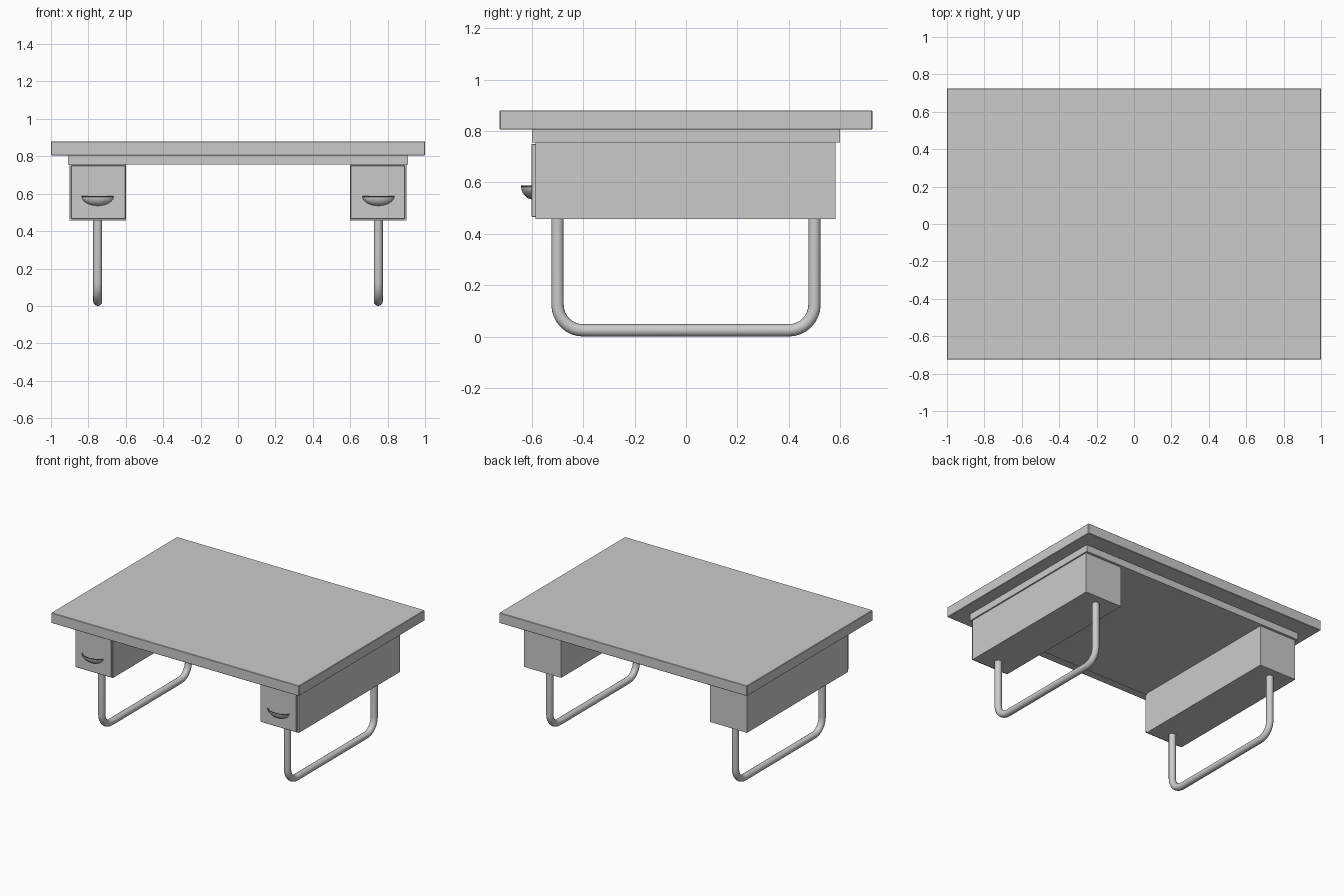
import bpy, bmesh, math
from mathutils import Vector

if "Cube" in bpy.data.objects:
    bpy.data.objects.remove(bpy.data.objects["Cube"])


def make_object(name, bm):
    bmesh.ops.recalc_face_normals(bm, faces=bm.faces)
    me = bpy.data.meshes.new(name)
    bm.to_mesh(me)
    bm.free()
    ob = bpy.data.objects.new(name, me)
    bpy.context.collection.objects.link(ob)
    return ob


def smooth(ob):
    bpy.ops.object.select_all(action='DESELECT')
    ob.select_set(True)
    bpy.context.view_layer.objects.active = ob
    bpy.ops.object.shade_smooth_by_angle(angle=math.radians(40))


def box(name, x, y, z, bevel=0.0):
    bm = bmesh.new()
    bmesh.ops.create_cube(bm, size=1)
    for v in bm.verts:
        v.co = Vector([r[0] + (c + 0.5) * (r[1] - r[0]) for c, r in zip(v.co, (x, y, z))])
    if bevel:
        bmesh.ops.bevel(bm, geom=bm.edges[:], offset=bevel, segments=1, affect='EDGES')
    return make_object(name, bm)


def tube(name, path, radius, sides=16):
    # sweep a circle along a path lying in a plane of constant x
    bm = bmesh.new()
    rings = []
    for i, p in enumerate(path):
        t = (path[min(i + 1, len(path) - 1)] - path[max(i - 1, 0)]).normalized()
        side = Vector((1, 0, 0))
        up = t.cross(side)
        rings.append([bm.verts.new(p + radius * (math.cos(a) * side + math.sin(a) * up))
                      for a in (2 * math.pi * k / sides for k in range(sides))])
    for a, b in zip(rings, rings[1:]):
        for k in range(sides):
            n = (k + 1) % sides
            bm.faces.new((a[k], a[n], b[n], b[k]))
    bm.faces.new(rings[0])
    bm.faces.new(rings[-1])
    ob = make_object(name, bm)
    smooth(ob)


def cup_handle(name, x):
    # lower front quarter of an ellipsoid, hollow and open at the top
    bm = bmesh.new()
    bmesh.ops.create_uvsphere(bm, u_segments=32, v_segments=16, radius=1)
    for normal in ((0, 0, 1), (0, 1, 0)):
        bmesh.ops.bisect_plane(bm, geom=bm.verts[:] + bm.edges[:] + bm.faces[:],
                               plane_co=(0, 0, 0), plane_no=normal, clear_outer=True)
    for v in bm.verts:
        v.co = Vector((x + v.co.x * 0.086, -0.6 + v.co.y * 0.042, 0.587 + v.co.z * 0.052))
    ob = make_object(name, bm)
    mod = ob.modifiers.new("thickness", 'SOLIDIFY')
    mod.thickness = 0.005
    mod.offset = -1
    smooth(ob)


# Tabletop and the slab below it
box("tabletop", (-1, 1), (-0.725, 0.725), (0.805, 0.88), 0.003)
box("under_slab", (-0.91, 0.91), (-0.6, 0.6), (0.755, 0.805))

# U-shaped leg path: down, rounded corner, along the floor, and up again
r, bend = 0.024, 0.1
path = [Vector((0, -0.5, 0.47))]
for cy, start in ((-0.5 + bend, math.pi), (0.5 - bend, 1.5 * math.pi)):
    for i in range(9):
        a = start + i * math.pi / 16
        path.append(Vector((0, cy + bend * math.cos(a), r + bend + bend * math.sin(a))))
path.append(Vector((0, 0.5, 0.47)))

# Drawer cabinets, fronts, handles and legs on both sides
for side, s in (("left", -1), ("right", 1)):
    box(side + "_cabinet", sorted((s * 0.6, s * 0.9)), (-0.585, 0.582), (0.457, 0.756))
    box(side + "_drawer_front", sorted((s * 0.602, s * 0.892)), (-0.602, -0.584),
        (0.466, 0.75), 0.002)
    cup_handle(side + "_handle", s * 0.75)
    tube(side + "_leg", [p + Vector((s * 0.75, 0, 0)) for p in path], r)
